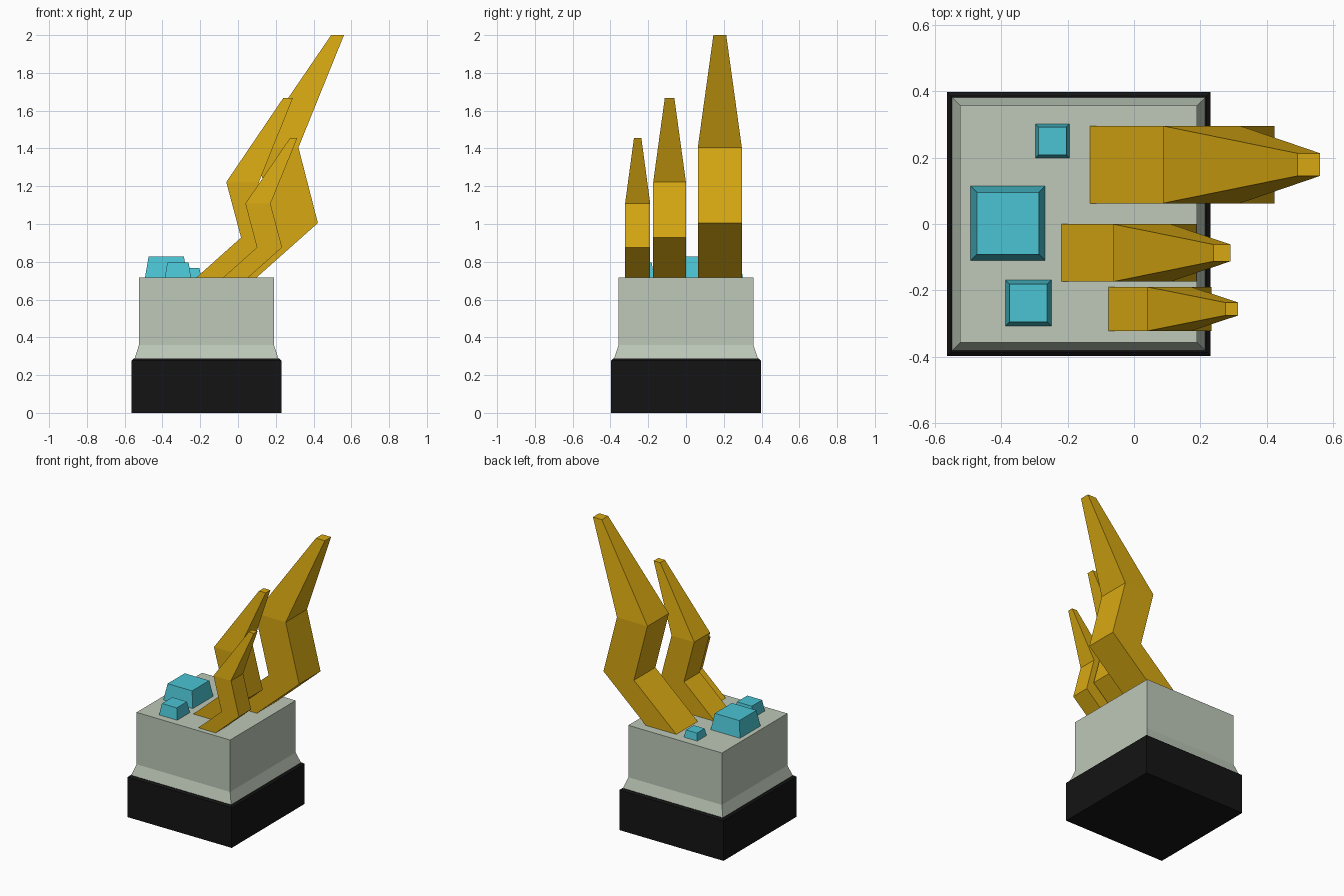
import bpy
import bmesh

if "Cube" in bpy.data.objects:
    bpy.data.objects.remove(bpy.data.objects["Cube"])


def material(name, rgb):
    m = bpy.data.materials.new(name)
    m.diffuse_color = (*rgb, 1)
    m.use_nodes = True
    m.node_tree.nodes["Principled BSDF"].inputs["Base Color"].default_value = m.diffuse_color
    return m


BLACK = material("black", (0.007, 0.007, 0.007))
STONE = material("pale_stone", (0.51, 0.58, 0.48))
GOLD = material("gold", (0.68, 0.39, 0.006))
CYAN = material("cyan", (0.07, 0.55, 0.65))


def loft(name, rings, y, mat):
    """Join stacked horizontal squares, each given as (centre x, z, width)."""
    bm = bmesh.new()
    loops = []
    for x, z, w in rings:
        h = w / 2
        corners = ((-h, -h), (h, -h), (h, h), (-h, h))
        loops.append([bm.verts.new((x + dx, y + dy, z)) for dx, dy in corners])
    for a, b in zip(loops, loops[1:]):
        for i in range(4):
            j = (i + 1) % 4
            bm.faces.new((a[i], a[j], b[j], b[i]))
    bm.faces.new(loops[0][::-1])
    bm.faces.new(loops[-1])
    bmesh.ops.recalc_face_normals(bm, faces=bm.faces)
    mesh = bpy.data.meshes.new(name)
    bm.to_mesh(mesh)
    bm.free()
    mesh.materials.append(mat)
    obj = bpy.data.objects.new(name, mesh)
    bpy.context.collection.objects.link(obj)
    return obj


CX = -0.167   # centre of the pedestal
TOP = 0.718   # height of the block's top face

# Pedestal: black foot with a tiny chamfer, then the flared stone block
loft("foot", [(CX, 0, 0.794), (CX, 0.277, 0.794), (CX, 0.287, 0.77)], 0, BLACK)
loft("block", [(CX, 0.287, 0.762), (CX, 0.36, 0.714), (CX, TOP, 0.714)], 0, STONE)

# Bent claws: y, shaft width, tip width, then (left edge x, z) up the claw
claws = {
    "large_claw": (0.179, 0.233, 0.068,
                   [(-0.133, TOP), (0.19, 1.005), (0.087, 1.405), (0.493, 2.0)]),
    "middle_claw": (-0.087, 0.173, 0.051,
                    [(-0.219, TOP), (0.016, 0.928), (-0.062, 1.222), (0.239, 1.666)]),
    "small_claw": (-0.256, 0.133, 0.039,
                   [(-0.077, TOP), (0.1, 0.876), (0.039, 1.108), (0.275, 1.455)]),
}
for name, (y, w, tip, path) in claws.items():
    widths = (w, w, w, tip)
    loft(name, [(x + s / 2, z, s) for (x, z), s in zip(path, widths)], y, GOLD)

# Tapered studs: x, y, bottom width, top width, top height
studs = {
    "large_stud": (-0.38, 0.002, 0.224, 0.187, 0.828),
    "middle_stud": (-0.318, -0.238, 0.138, 0.113, 0.795),
    "small_stud": (-0.246, 0.25, 0.102, 0.084, 0.767),
}
for name, (x, y, w0, w1, z) in studs.items():
    loft(name, [(x, TOP, w0), (x, z, w1)], y, CYAN)
